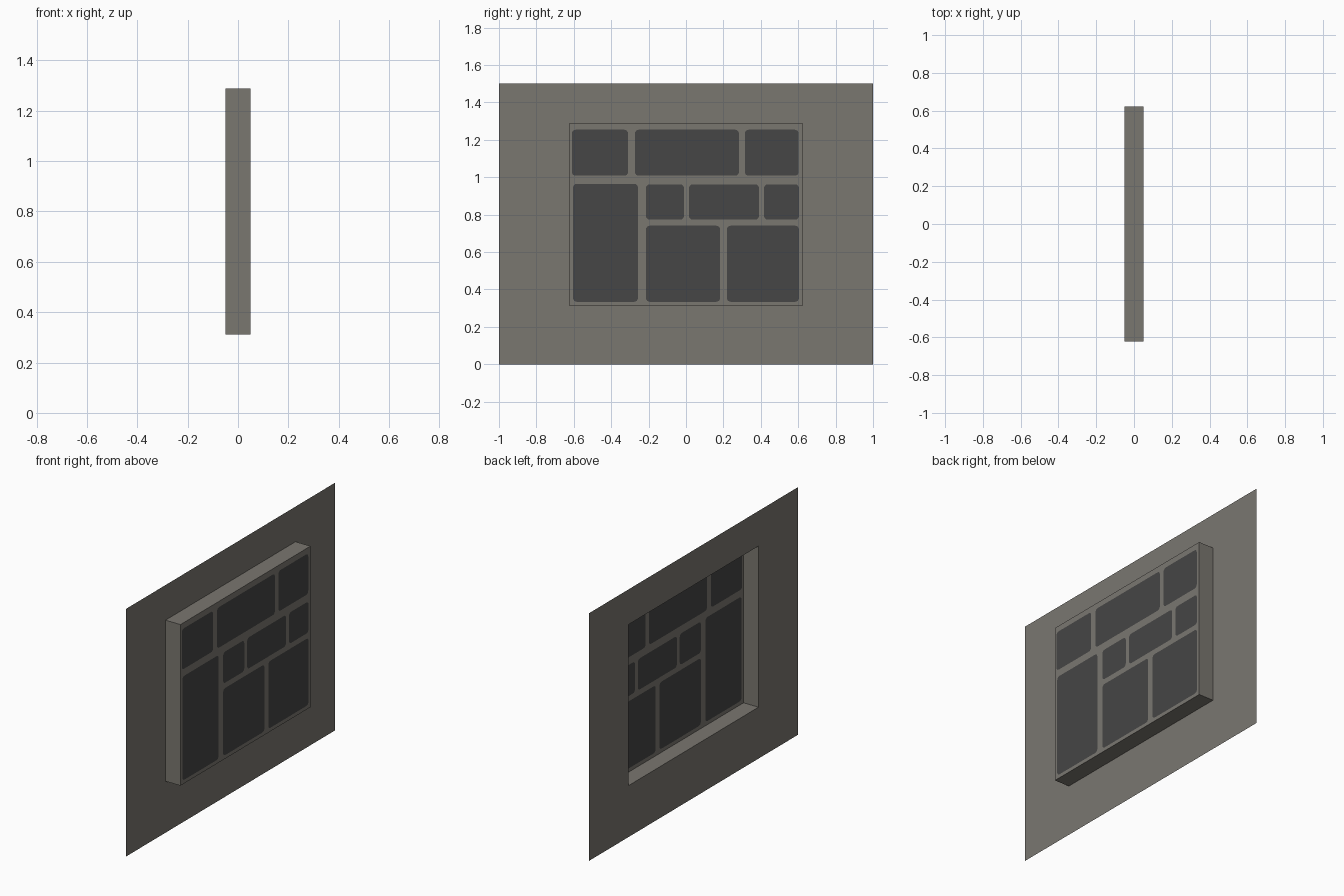
import bpy, bmesh, math

if "Cube" in bpy.data.objects:
    bpy.data.objects.remove(bpy.data.objects["Cube"])

X_BACK, X_FRONT = -0.05, 0.05
HOLE = (-0.623, 0.623, 0.312, 1.289)      # y0, y1, z0, z1 of the raised box
WALL = (-1.0, 1.0, 0.0, 1.502)


def material(name, rgb):
    m = bpy.data.materials.new(name)
    m.diffuse_color = (*rgb, 1.0)
    m.use_nodes = True
    m.node_tree.nodes["Principled BSDF"].inputs["Base Color"].default_value = m.diffuse_color
    return m


STONE = material("warm grey mortar", (0.195, 0.184, 0.163))
TILE = material("dark grey tile", (0.061, 0.061, 0.061))


def finish(name, bm, mats):
    me = bpy.data.meshes.new(name)
    bm.to_mesh(me)
    bm.free()
    for m in mats:
        me.materials.append(m)
    ob = bpy.data.objects.new(name, me)
    bpy.context.collection.objects.link(ob)
    return ob


def corners(rect, x):
    y0, y1, z0, z1 = rect
    return [(x, y0, z0), (x, y1, z0), (x, y1, z1), (x, y0, z1)]


def ring(name, outer, inner):
    """Four quads bridging two rectangular loops."""
    bm = bmesh.new()
    a = [bm.verts.new(p) for p in outer]
    b = [bm.verts.new(p) for p in inner]
    for i in range(4):
        j = (i + 1) % 4
        bm.faces.new((a[i], a[j], b[j], b[i]))
    return finish(name, bm, [STONE])


def rounded(rect, x, r=0.02, n=4):
    """Counter-clockwise rounded rectangle seen from +x."""
    y0, y1, z0, z1 = rect
    centres = [(y1 - r, z1 - r), (y0 + r, z1 - r), (y0 + r, z0 + r), (y1 - r, z0 + r)]
    pts = []
    for k, (cy, cz) in enumerate(centres):
        for i in range(n + 1):
            t = (k + i / n) * math.pi / 2
            pts.append((x, cy + r * math.cos(t), cz + r * math.sin(t)))
    return pts


# Thin wall sheet with an opening, and the box sides rising from the opening
ring("wall_sheet", corners(WALL, X_BACK), corners(HOLE, X_BACK))
ring("box_sides", corners(HOLE, X_BACK), corners(HOLE, X_FRONT))

# Tile layout: rows of (z0, z1, [(y0, y1), ...])
rows = [
    (1.008, 1.254, [(-0.61, -0.31), (-0.273, 0.283), (0.315, 0.602)]),
    (0.334, 0.965, [(-0.604, -0.257)]),
    (0.773, 0.962, [(-0.214, -0.011), (0.016, 0.39), (0.417, 0.604)]),
    (0.334, 0.741, [(-0.214, 0.182), (0.219, 0.604)]),
]

# Front panel: mortar filled around the tile outlines, tiles as flush faces
bm = bmesh.new()


def loop(points):
    vs = [bm.verts.new(p) for p in points]
    for i, v in enumerate(vs):
        bm.edges.new((v, vs[(i + 1) % len(vs)]))
    return vs


loop(corners(HOLE, X_FRONT))
tiles = [loop(rounded((y0, y1, z0, z1), X_FRONT))
         for z0, z1, spans in rows for y0, y1 in spans]
bmesh.ops.triangle_fill(bm, edges=bm.edges[:], use_beauty=True, normal=(1, 0, 0))
for vs in tiles:
    bm.faces.new(vs).material_index = 1
bm.normal_update()
for f in bm.faces:
    if f.normal.x < 0:
        f.normal_flip()
finish("tiled_panel", bm, [STONE, TILE])
